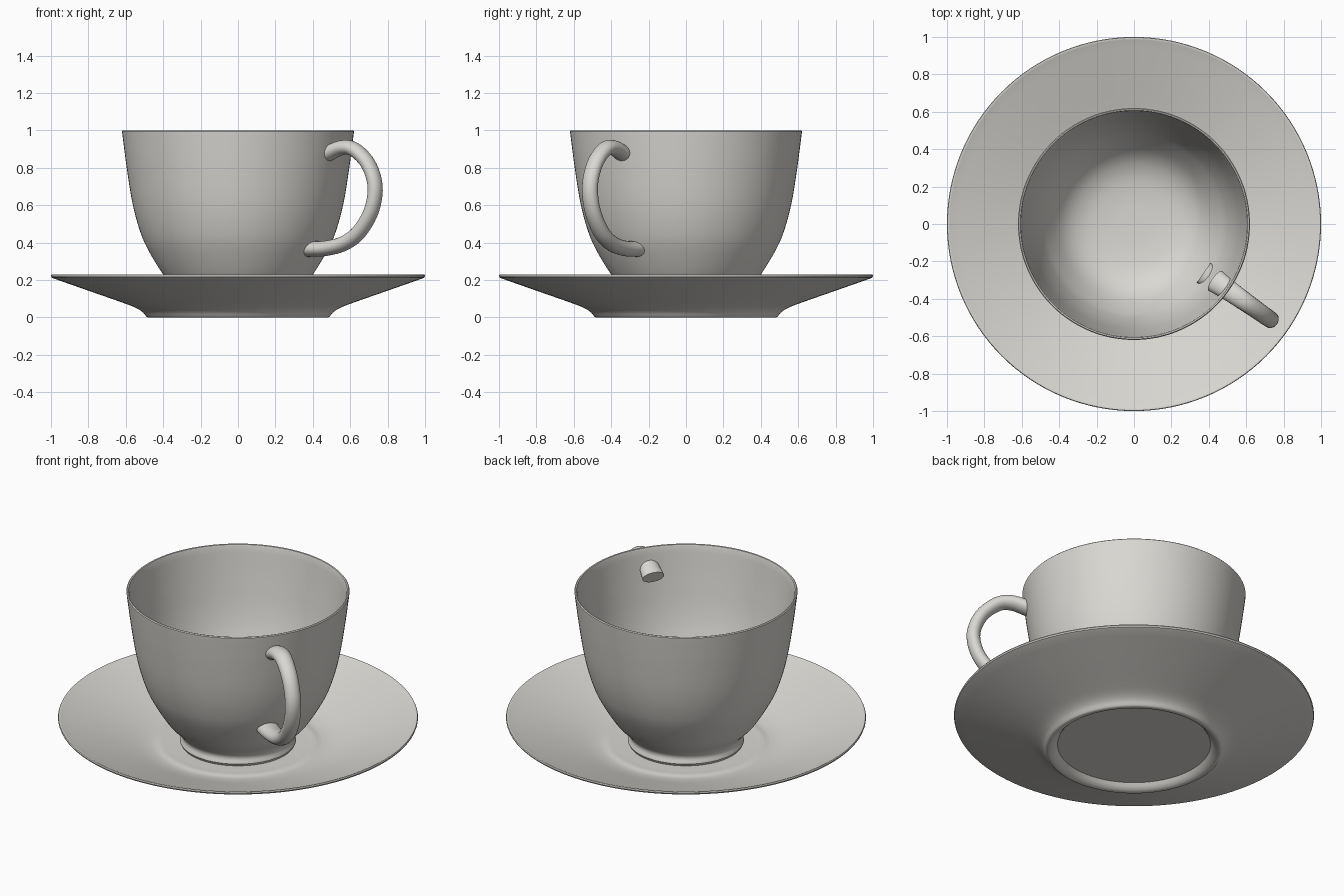
import bpy, bmesh, math
from mathutils import Vector

if "Cube" in bpy.data.objects:
    bpy.data.objects.remove(bpy.data.objects["Cube"])

china = bpy.data.materials.new("off_white_china")
china.diffuse_color = (0.70, 0.685, 0.65, 1)
china.use_nodes = True
china.node_tree.nodes["Principled BSDF"].inputs["Base Color"].default_value = china.diffuse_color


def smooth_path(points, steps):
    """Catmull-Rom curve through the points."""
    p = [Vector(q) for q in points]
    p = [2 * p[0] - p[1]] + p + [2 * p[-1] - p[-2]]
    out = []
    for i in range(1, len(p) - 2):
        a, b, c, d = p[i - 1:i + 3]
        for s in range(steps):
            t = s / steps
            out.append(0.5 * (2 * b + (c - a) * t + (2 * a - 5 * b + 4 * c - d) * t * t
                              + (3 * b - a - 3 * c + d) * t ** 3))
    return out + [p[-2]]


def finish(name, bm):
    bmesh.ops.recalc_face_normals(bm, faces=bm.faces)
    mesh = bpy.data.meshes.new(name)
    bm.to_mesh(mesh)
    bm.free()
    ob = bpy.data.objects.new(name, mesh)
    bpy.context.collection.objects.link(ob)
    mesh.materials.append(china)
    bpy.ops.object.select_all(action='DESELECT')
    ob.select_set(True)
    bpy.context.view_layer.objects.active = ob
    bpy.ops.object.shade_smooth_by_angle(angle=math.radians(40))
    return ob


def lathe(name, profile, sides=128):
    """Closed turned solid; the profile starts and ends on the axis."""
    bm = bmesh.new()
    verts = [bm.verts.new((r, 0, z)) for r, z in profile]
    edges = [bm.edges.new(pair) for pair in zip(verts, verts[1:])]
    bmesh.ops.spin(bm, geom=verts + edges, cent=(0, 0, 0), axis=(0, 0, 1),
                   angle=2 * math.pi, steps=sides, use_merge=True)
    bmesh.ops.remove_doubles(bm, verts=bm.verts, dist=1e-5)
    return finish(name, bm)


# Saucer: underside with foot ring, thin rim, dished top
under = smooth_path([(0.49, 0.005), (0.512, 0.03), (0.55, 0.053), (0.62, 0.08),
                     (0.80, 0.143), (0.985, 0.208)], 4)
top = smooth_path([(0.985, 0.227), (0.80, 0.165), (0.62, 0.105), (0.53, 0.078),
                   (0.47, 0.068), (0.43, 0.072), (0.39, 0.07)], 4)
lathe("saucer", [(0, 0.035), (0.425, 0.035), (0.437, 0.02), (0.452, 0.006), (0.47, 0), (0.484, 0)]
      + [tuple(v) for v in under] + [(0.997, 0.214), (1.0, 0.222), (0.997, 0.229), (0.992, 0.23)]
      + [tuple(v) for v in top] + [(0, 0.07)])

# Cup: flared foot, outer wall, rounded lip, inner bowl
outer = smooth_path([(0.322, 0.085), (0.313, 0.12), (0.332, 0.155), (0.40, 0.23), (0.485, 0.37),
                     (0.53, 0.48), (0.566, 0.62), (0.595, 0.80), (0.619, 0.985)], 6)
inner = smooth_path([(0.604, 0.985), (0.58, 0.80), (0.551, 0.62), (0.514, 0.48), (0.468, 0.37),
                     (0.38, 0.24), (0.28, 0.175), (0.15, 0.15), (0, 0.145)], 6)
lathe("cup", [(0, 0.085), (0.29, 0.085), (0.30, 0.071), (0.315, 0.071)] + [tuple(v) for v in outer]
      + [(0.62, 0.995), (0.615, 1.0), (0.608, 0.998)] + [tuple(v) for v in inner])

# Handle: oval tube swept in a radial plane, wider where it meets the cup
path = smooth_path([(0.53, 0.848), (0.59, 0.877), (0.68, 0.908), (0.76, 0.897), (0.85, 0.82),
                    (0.895, 0.70), (0.87, 0.57), (0.79, 0.457), (0.69, 0.395),
                    (0.57, 0.369), (0.455, 0.366)], 6)
turn = math.radians(-35)
radial = Vector((math.cos(turn), math.sin(turn), 0))
side = Vector((-math.sin(turn), math.cos(turn), 0))
up = Vector((0, 0, 1))
bm = bmesh.new()
rings, n = [], 28
for i, p in enumerate(path):
    tangent = (path[min(i + 1, len(path) - 1)] - path[max(i - 1, 0)]).normalized()
    normal = radial * -tangent.y + up * tangent.x
    flare = abs(2 * i / (len(path) - 1) - 1) ** 2
    wide, thick = 0.045 + 0.019 * flare, 0.038 + 0.004 * flare
    centre = radial * p.x + up * p.y
    rings.append([bm.verts.new(centre + side * wide * math.cos(a) + normal * thick * math.sin(a))
                  for a in (2 * math.pi * k / n for k in range(n))])
for a, b in zip(rings, rings[1:]):
    for k in range(n):
        bm.faces.new((a[k], a[(k + 1) % n], b[(k + 1) % n], b[k]))
bm.faces.new(rings[0])
bm.faces.new(rings[-1])
finish("handle", bm)
